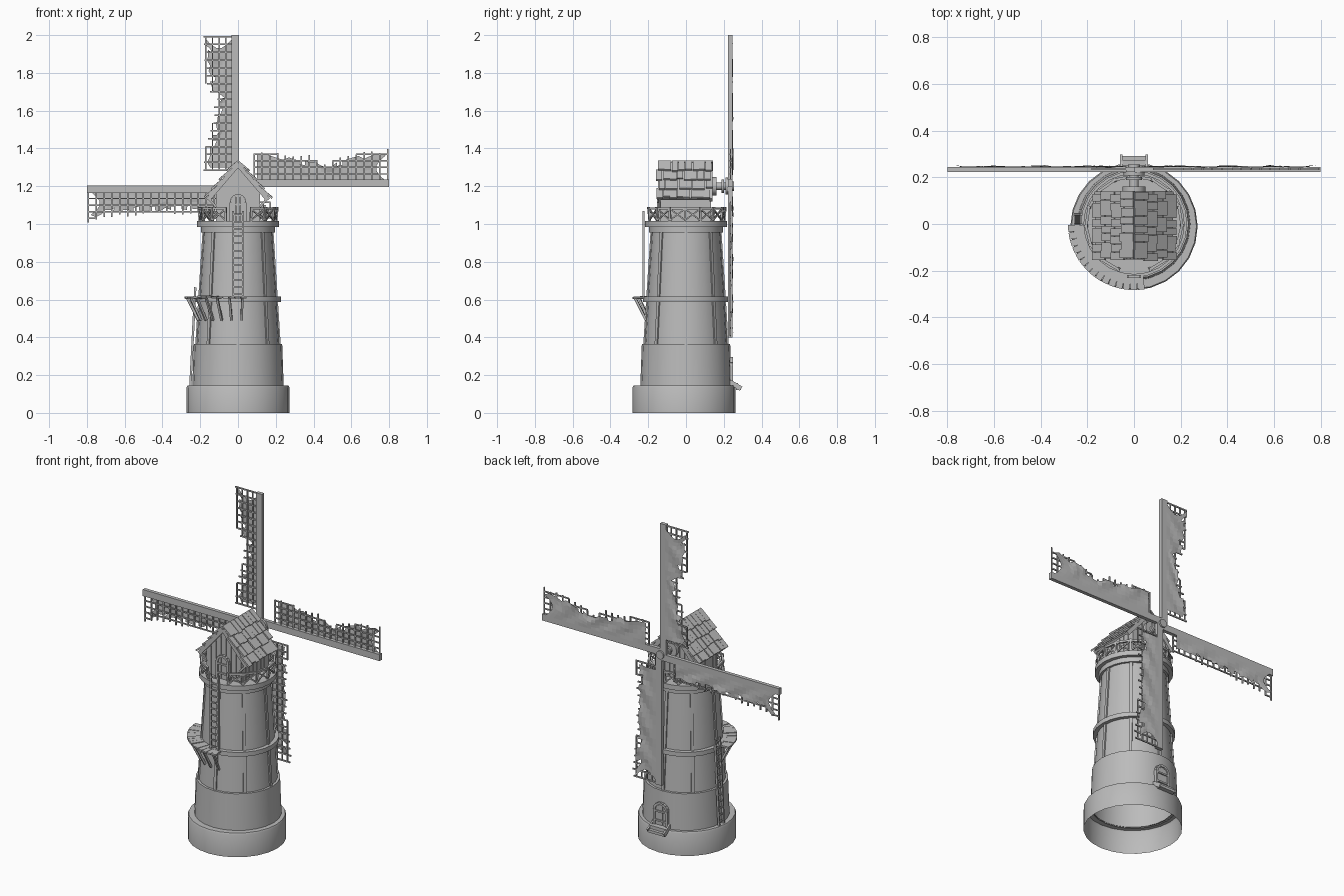
import bpy, bmesh, math, random
from mathutils import Vector, Matrix

random.seed(4)
if "Cube" in bpy.data.objects:
    bpy.data.objects.remove(bpy.data.objects["Cube"])

grey = bpy.data.materials.new("weathered grey")
grey.use_nodes = True
grey.diffuse_color = (0.5, 0.5, 0.5, 1)
grey.node_tree.nodes["Principled BSDF"].inputs["Base Color"].default_value = (0.5, 0.5, 0.5, 1)


def finish(bm, name, smooth=False):
    mesh = bpy.data.meshes.new(name)
    bm.to_mesh(mesh)
    bm.free()
    mesh.materials.append(grey)
    ob = bpy.data.objects.new(name, mesh)
    bpy.context.collection.objects.link(ob)
    if smooth:
        bpy.ops.object.select_all(action="DESELECT")
        ob.select_set(True)
        bpy.context.view_layer.objects.active = ob
        bpy.ops.object.shade_smooth_by_angle(angle=math.radians(35))
    return ob


def beam(bm, a, b, w, t, side=(0, 1, 0)):
    """Box from a to b; w is measured along side, t across it."""
    a, b = Vector(a), Vector(b)
    z = (b - a).normalized()
    x = Vector(side)
    x = (x - z * x.dot(z)).normalized()
    y = z.cross(x)
    m = Matrix((x * w, y * t, b - a)).transposed().to_4x4()
    m.translation = (a + b) / 2
    bmesh.ops.create_cube(bm, size=1, matrix=m)


def lathe(name, profile, segs=24, y=0.0, closed=False):
    bm = bmesh.new()
    pts = profile + profile[:1] if closed else profile
    vs = [bm.verts.new((r, y, z)) for r, z in pts]
    es = [bm.edges.new(p) for p in zip(vs, vs[1:])]
    bmesh.ops.spin(bm, geom=vs + es, cent=(0, y, 0), axis=(0, 0, 1),
                   angle=math.tau, steps=segs, use_duplicate=False)
    bmesh.ops.remove_doubles(bm, verts=bm.verts, dist=1e-4)
    bmesh.ops.recalc_face_normals(bm, faces=bm.faces)
    return finish(bm, name, True)


def polar(r, deg, z):
    a = math.radians(deg)
    return Vector((r * math.cos(a), r * math.sin(a), z))


# Tower body, hollow from below
lathe("base_wall", [(0.273, 0), (0.273, 0.135), (0.268, 0.145), (0.23, 0.145)], y=-0.01)
lathe("lower_tower", [(0.242, 0.14), (0.234, 0.365), (0.218, 0.365)])
lathe("upper_tower", [(0.22, 0.36), (0.18, 0.99)])


def band(name, inner, outer, low, high):
    lathe(name, [(inner, low), (outer, low), (outer, high), (inner, high)], closed=True)


band("middle_band", 0.19, 0.228, 0.588, 0.615)
band("upper_band", 0.17, 0.195, 0.955, 0.985)
band("deck_rim", 0.17, 0.217, 0.985, 1.015)
lathe("deck", [(0.0, 1.012), (0.2, 1.012)])

# Vertical battens on the tower
bm = bmesh.new()
for k in range(8):
    deg = k * 45
    side = polar(1, deg + 90, 0)
    beam(bm, polar(0.22, deg, 0.365), polar(0.18, deg, 0.99), 0.018, 0.012, side)
finish(bm, "tower_battens")

# Curved landing with planks and struts
bm = bmesh.new()
for k in range(15):
    deg = 184 + k * 6.6
    z = 0.612 + random.uniform(-0.004, 0.004)
    beam(bm, polar(0.205, deg, z), polar(0.283, deg, z), 0.029, 0.01, polar(1, deg + 90, 0))
finish(bm, "landing_planks")
bm = bmesh.new()
for k in range(7):
    deg = 188 + k * 14.5
    beam(bm, polar(0.27, deg, 0.605), polar(0.213, deg, 0.49), 0.012, 0.012, polar(1, deg + 90, 0))
finish(bm, "landing_struts")


def ladder(name, foot, top, across, rungs):
    bm = bmesh.new()
    foot, top, across = Vector(foot), Vector(top), Vector(across)
    for s in (-1, 1):
        beam(bm, foot + across * s, top + across * s, 0.009, 0.012, across)
    for k in range(rungs):
        c = foot.lerp(top, (k + 0.5) / rungs)
        beam(bm, c - across, c + across, 0.008, 0.008, (0, 0, 1))
    finish(bm, name)


ladder("front_ladder", (0, -0.225, 0.61), (0, -0.225, 1.07), (0.026, 0, 0), 12)
ladder("side_ladder", (-0.252, 0.02, 0.146), (-0.226, 0.02, 0.665), (0, 0.022, 0), 13)

# Railing with crossed braces, open at the front
bm = bmesh.new()
count, step = 14, 23.0
for k in range(count + 1):
    deg = -70 + k * step - 0.5
    beam(bm, polar(0.202, deg, 1.01), polar(0.21, deg, 1.09), 0.011, 0.011, polar(1, deg + 90, 0))
    if k < count:
        for a, b, w in ((1.082, 1.082, 0.012), (1.02, 1.08, 0.007), (1.08, 1.02, 0.007)):
            beam(bm, polar(0.206, deg, a), polar(0.206, deg + step, b), w, w, (0, 0, 1))
finish(bm, "deck_railing")

# Cap house: gabled body
bm = bmesh.new()
gable = [(-0.11, 1.01), (0.11, 1.01), (0.11, 1.19), (0, 1.315), (-0.11, 1.19)]
face = bm.faces.new([bm.verts.new((x, -0.13, z)) for x, z in gable])
out = bmesh.ops.extrude_face_region(bm, geom=[face])
bmesh.ops.translate(bm, vec=(0, 0.255, 0), verts=[v for v in out["geom"] if isinstance(v, bmesh.types.BMVert)])
bmesh.ops.recalc_face_normals(bm, faces=bm.faces)
finish(bm, "cap_house")

# Wall boards and gable trim
bm = bmesh.new()
for y in (-0.133, 0.128):
    for k in range(-3, 4):
        x = k * 0.034
        beam(bm, (x, y, 1.015), (x, y, 1.30 - abs(x) * 1.15), 0.03, 0.008, (1, 0, 0))
for s in (-1, 1):
    for k in range(7):
        beam(bm, (s * 0.112, -0.11 + k * 0.036, 1.015), (s * 0.112, -0.11 + k * 0.036, 1.19), 0.032, 0.008)
    for y in (-0.142, 0.132):
        beam(bm, (0, y, 1.315), (s * 0.16, y, 1.128), 0.014, 0.024)
    beam(bm, (s * 0.115, -0.14, 1.09), (s * 0.155, -0.14, 1.135), 0.012, 0.012)
finish(bm, "cap_boards")

# Roof sheets and overlapping shingles
bm = bmesh.new()
for s in (-1, 1):
    beam(bm, (0, -0.004, 1.322), (s * 0.163, -0.004, 1.13), 0.275, 0.012)
    down = Vector((s * 0.17, 0, -0.2))
    up = Vector((s * 0.2, 0, 0.17)).normalized()
    for row in range(4):
        for k in range(8):
            y = -0.13 + k * 0.036 + random.uniform(-0.003, 0.003) - (row % 2) * 0.01
            top = Vector((0, y, 1.332)) + down * (row * 0.24)
            low = top + down * (0.27 + random.uniform(-0.02, 0.03)) + up * 0.012
            beam(bm, top, low, random.uniform(0.031, 0.036), 0.01)
finish(bm, "roof_shingles")


# Arched doors facing front (-1) or back (+1)
def door(name, y, z, w, h, facing):
    bm = bmesh.new()
    arc = [(w * math.cos(i * math.pi / 8), z + h - w + w * math.sin(i * math.pi / 8)) for i in range(9)]
    pts = [(w, z)] + arc + [(-w, z)]
    for a, b in zip(pts, pts[1:]):
        beam(bm, (a[0], y, a[1]), (b[0], y, b[1]), 0.026, 0.014)
    for k in (-1, 0, 1):
        beam(bm, (k * w * 0.6, y, z), (k * w * 0.6, y, z + h - w * (0.1 + 0.25 * abs(k))), w * 0.55, 0.012, (1, 0, 0))
    for q in (0.25, 0.65):
        beam(bm, (-w, y + facing * 0.008, z + h * q), (w, y + facing * 0.008, z + h * q), 0.01, 0.01)
    finish(bm, name)


door("cap_door", -0.14, 1.012, 0.037, 0.14, -1)
door("ground_door", 0.237, 0.15, 0.042, 0.14, 1)

# Entrance step with side blocks
bm = bmesh.new()
beam(bm, (0, 0.2, 0.147), (0, 0.275, 0.147), 0.11, 0.02, (1, 0, 0))
beam(bm, (0, 0.265, 0.128), (0, 0.292, 0.128), 0.11, 0.016, (1, 0, 0))
for s in (-1, 1):
    beam(bm, (s * 0.054, 0.23, 0.165), (s * 0.054, 0.292, 0.128), 0.01, 0.025, (1, 0, 0))
finish(bm, "entrance_steps")

# Windshaft and hub
HUB = Vector((0, 0, 1.2))
bm = bmesh.new()
for r, y, length in ((0.02, 0.18, 0.13), (0.05, 0.15, 0.022), (0.035, 0.195, 0.014), (0.045, 0.215, 0.014), (0.025, 0.24, 0.03)):
    m = Matrix.Translation((0, y, 1.2)) @ Matrix.Rotation(math.pi / 2, 4, "X")
    bmesh.ops.create_cone(bm, cap_ends=True, segments=12, radius1=r, radius2=r, depth=length, matrix=m)
finish(bm, "windshaft", True)


def outline(points, u):
    for (a, va), (b, vb) in zip(points, points[1:]):
        if u <= b:
            return va + (vb - va) * max(0, u - a) / (b - a)
    return points[-1][1]


# Sails: u runs along the spar, v across it
def sail(name, turn, edge):
    rot = Matrix.Rotation(-math.radians(turn), 3, "Y")

    def at(u, v, y):
        return HUB + rot @ Vector((u, y, v))

    along, across = rot @ Vector((1, 0, 0)), rot @ Vector((0, 0, 1))
    bm = bmesh.new()
    beam(bm, at(0, 0.015, 0.234), at(0.8, 0.015, 0.234), 0.04, 0.022, across)
    finish(bm, name + "_spar")

    # Lattice of cross bars and long laths, broken at the torn edge
    bm = bmesh.new()
    bars = [0.085 + i * 0.0416 for i in range(18)]
    reach = [outline(edge, u) + random.uniform(-0.008, 0.01) for u in bars]
    for u, v in zip(bars, reach):
        beam(bm, at(u, 0.02, 0.236), at(u, v, 0.236), 0.008, 0.007, along)
    for lath in (0.065, 0.1, 0.135, 0.17):
        for i in range(len(bars) - 1):
            if min(reach[i], reach[i + 1]) > lath - 0.006:
                beam(bm, at(bars[i], lath, 0.234), at(bars[i + 1], lath, 0.234), 0.007, 0.007, across)
    finish(bm, name + "_lattice")

    # Wavy torn cloth behind the lattice
    bm = bmesh.new()
    nu, nv = 24, 5
    rows = []
    for i in range(nu + 1):
        u = 0.1 + 0.68 * i / nu
        top = outline(edge, u) - 0.008 - random.uniform(0, 0.022)
        row = []
        for j in range(nv + 1):
            t = j / nv
            sag = 0.05 * math.sin(math.pi * t) * max(0, i / nu * 3 - 2)
            wave = 0.005 * math.sin(i * 0.9 + j) + random.uniform(-0.002, 0.002)
            row.append(bm.verts.new(at(u - sag, 0.03 + (top - 0.03) * t, 0.246 + wave * t)))
        rows.append(row)
    for a, b in zip(rows, rows[1:]):
        for j in range(nv):
            if j < nv - 1 or random.random() > 0.2:
                bm.faces.new((a[j], a[j + 1], b[j + 1], b[j]))
    finish(bm, name + "_cloth")


sail("right_sail", 0, [(0.08, 0.18), (0.25, 0.165), (0.4, 0.155), (0.47, 0.115), (0.6, 0.165), (0.8, 0.19)])
sail("upper_sail", 90, [(0.08, 0.175), (0.24, 0.16), (0.32, 0.13), (0.47, 0.11), (0.5, 0.155), (0.8, 0.19)])
sail("left_sail", 180, [(0.08, 0.14), (0.47, 0.14), (0.65, 0.16), (0.8, 0.185)])
sail("lower_sail", 270, [(0.08, 0.17), (0.4, 0.16), (0.8, 0.19)])
